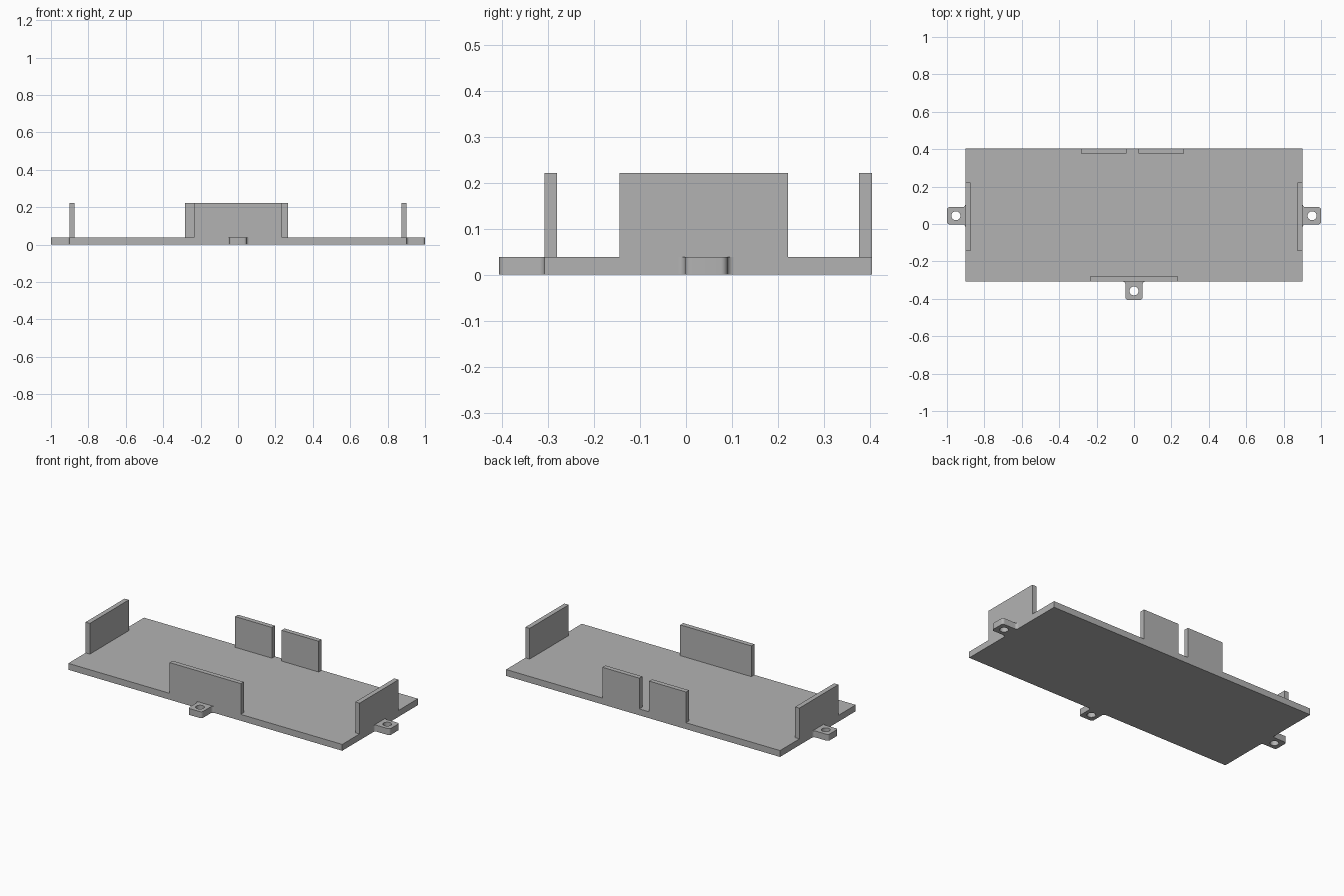
import bpy, bmesh
from math import sin, cos, pi, radians
from mathutils import Matrix, Vector

cube = bpy.data.objects.get("Cube")
if cube:
    bpy.data.objects.remove(cube, do_unlink=True)

grey = bpy.data.materials.new("plain grey")
grey.use_nodes = True
colour = (0.45, 0.45, 0.45, 1)
grey.diffuse_color = colour
grey.node_tree.nodes["Principled BSDF"].inputs["Base Color"].default_value = colour

THICK, TOP = 0.038, 0.221
HALF_X, FRONT, BACK = 0.902, -0.308, 0.404
WALL = 0.028


def finish(name, bm):
    bmesh.ops.recalc_face_normals(bm, faces=bm.faces)
    mesh = bpy.data.meshes.new(name)
    bm.to_mesh(mesh)
    bm.free()
    mesh.materials.append(grey)
    obj = bpy.data.objects.new(name, mesh)
    bpy.context.collection.objects.link(obj)
    return obj


def box(name, x0, x1, y0, y1, z0, z1):
    bm = bmesh.new()
    size = Matrix.Diagonal((x1 - x0, y1 - y0, z1 - z0, 1))
    place = Matrix.Translation(((x0 + x1) / 2, (y0 + y1) / 2, (z0 + z1) / 2))
    bmesh.ops.create_cube(bm, size=1, matrix=place @ size)
    return finish(name, bm)


def arc(cx, cy, r, start, end, steps):
    angles = [radians(start + (end - start) * i / steps) for i in range(steps + 1)]
    return [(cx + r * cos(a), cy + r * sin(a)) for a in angles]


def mounting_tab(name, x, y, turn):
    """Ear pointing along local +x, with flared root, rounded tip and screw hole."""
    half, length, flare, tip = 0.046, 0.098, 0.014, 0.014
    side = arc(flare, half + flare, flare, 180, 270, 6)
    side += arc(length - tip, half - tip, tip, 90, 0, 6)
    outline = side + [(px, -py) for px, py in reversed(side)]
    hole = arc(0.05, 0, 0.024, 0, 360, 32)[:-1]
    bm = bmesh.new()
    edges = []
    for loop in (outline, hole):
        verts = [bm.verts.new((px, py, 0)) for px, py in loop]
        edges += [bm.edges.new((v, verts[i - 1])) for i, v in enumerate(verts)]
    bmesh.ops.triangle_fill(bm, edges=edges, use_beauty=True)
    grown = bmesh.ops.extrude_face_region(bm, geom=bm.faces[:])
    top = [g for g in grown["geom"] if isinstance(g, bmesh.types.BMVert)]
    bmesh.ops.translate(bm, verts=top, vec=Vector((0, 0, THICK)))
    bm.transform(Matrix.Translation((x, y, 0)) @ Matrix.Rotation(turn, 4, "Z"))
    obj = finish(name, bm)
    bpy.ops.object.select_all(action="DESELECT")
    obj.select_set(True)
    bpy.context.view_layer.objects.active = obj
    bpy.ops.object.shade_smooth_by_angle(angle=radians(30))


# Base plate
box("base_plate", -HALF_X, HALF_X, FRONT, BACK, 0, THICK)

# Upright retaining walls along the edges
box("front_wall", -0.234, 0.234, FRONT, FRONT + WALL, THICK, TOP)
box("back_wall_right", -0.283, -0.04, BACK - WALL, BACK, THICK, TOP)
box("back_wall_left", 0.024, 0.268, BACK - WALL, BACK, THICK, TOP)
box("left_wall", HALF_X - WALL, HALF_X, -0.145, 0.222, THICK, TOP)
box("right_wall", -HALF_X, WALL - HALF_X, -0.145, 0.222, THICK, TOP)

# Screw tabs
mounting_tab("left_tab", HALF_X, 0.044, 0)
mounting_tab("right_tab", -HALF_X, 0.044, pi)
mounting_tab("front_tab", 0, FRONT, -pi / 2)
